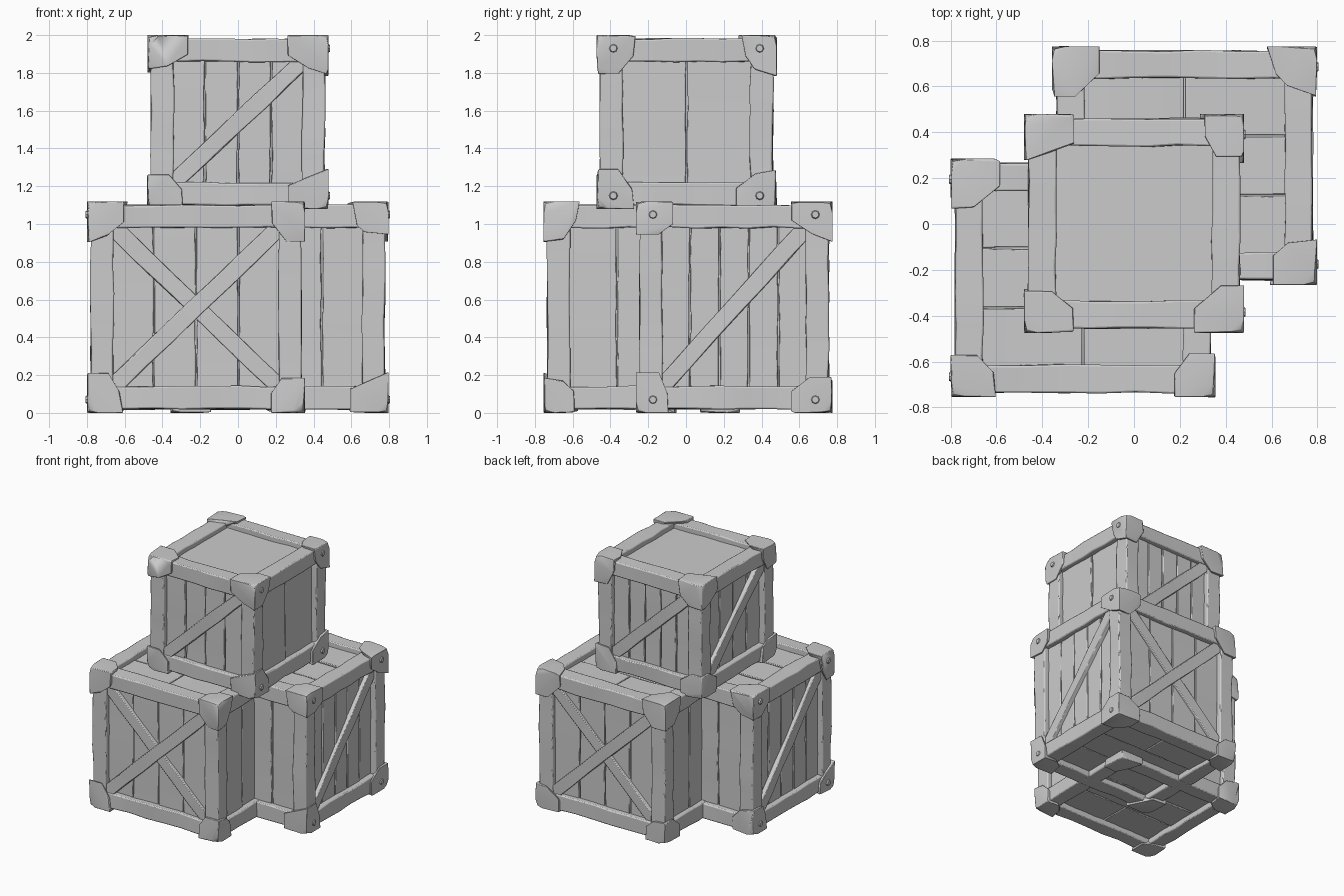
import bpy, bmesh, math, random
from mathutils import Matrix, Vector
from itertools import product, permutations

random.seed(7)
if "Cube" in bpy.data.objects:
    bpy.data.objects.remove(bpy.data.objects["Cube"])

wood = bpy.data.materials.new("plain grey")
wood.use_nodes = True
GREY = (0.6, 0.6, 0.6, 1)
wood.diffuse_color = GREY
wood.node_tree.nodes["Principled BSDF"].inputs["Base Color"].default_value = GREY

FRAME, RECESS, OVERHANG = 0.12, 0.04, 0.02


def finish(bm, name, place, bevel=0.006):
    bmesh.ops.recalc_face_normals(bm, faces=bm.faces)
    mesh = bpy.data.meshes.new(name)
    bm.to_mesh(mesh)
    bm.free()
    mesh.materials.append(wood)
    ob = bpy.data.objects.new(name, mesh)
    ob.matrix_world = place
    bpy.context.collection.objects.link(ob)
    bpy.ops.object.select_all(action='DESELECT')
    ob.select_set(True)
    bpy.context.view_layer.objects.active = ob
    bpy.ops.object.shade_smooth_by_angle(angle=math.radians(35))
    if bevel:
        mod = ob.modifiers.new("worn edges", 'BEVEL')
        mod.width, mod.segments = bevel, 2
        mod.limit_method, mod.angle_limit = 'ANGLE', math.radians(40)


def board(bm, matrix, length, width, thick, rough=0.004, steps=5):
    """Uneven hand-cut board, long along its own x."""
    rings = []
    for i in range(steps + 1):
        x = length * (i / steps - 0.5)
        ring = []
        for a, b in ((-1, -1), (1, -1), (1, 1), (-1, 1)):
            p = Vector((x, a * width / 2 + random.uniform(-rough, rough),
                        b * thick / 2 + random.uniform(-rough, rough)))
            ring.append(bm.verts.new(matrix @ p))
        rings.append(ring)
    for r, s in zip(rings, rings[1:]):
        for k in range(4):
            j = (k + 1) % 4
            bm.faces.new((r[k], r[j], s[j], s[k]))
    bm.faces.new(rings[0])
    bm.faces.new(rings[-1])


def face_frame(side, size):
    """Matrix with x right, y up, z outward on one side, and its width and height."""
    u, v, n = {
        "front": ((1, 0, 0), (0, 0, 1), (0, -1, 0)),
        "right": ((0, 1, 0), (0, 0, 1), (1, 0, 0)),
        "back": ((-1, 0, 0), (0, 0, 1), (0, 1, 0)),
        "left": ((0, -1, 0), (0, 0, 1), (-1, 0, 0)),
        "top": ((1, 0, 0), (0, 1, 0), (0, 0, 1)),
        "bottom": ((1, 0, 0), (0, -1, 0), (0, 0, -1))}[side]
    u, v, n = Vector(u), Vector(v), Vector(n)
    extent = [sum(abs(c) * s for c, s in zip(d, size)) for d in (u, v, n)]
    m = Matrix((u, v, n)).transposed().to_4x4()
    m.translation = n * extent[2] / 2
    return m, extent[0], extent[1]


def at(m, u, v, n, angle=0.0):
    return m @ Matrix.Translation((u, v, n)) @ Matrix.Rotation(angle, 4, 'Z')


def corner_cap(bm, corner, signs):
    """Gusset cap wrapping three sides of one corner."""
    pts = {(0.012, 0.012, 0.012)}
    for axes in permutations(range(3), 2):
        reach, width = random.uniform(0.16, 0.22), random.uniform(0.1, 0.13)
        for a, b in ((reach, 0), (reach, width), (0.06, 0)):
            p = [0, 0, 0]
            p[axes[0]], p[axes[1]] = a, b
            for k in range(3):
                if p[k] == 0:
                    p[k] = random.choice((0, 0.004, 0.01))
            pts.add(tuple(p))
    verts = [bm.verts.new([c + s * (OVERHANG - q) for c, s, q in zip(corner, signs, p)])
             for p in sorted(pts)]
    res = bmesh.ops.convex_hull(bm, input=verts)
    inner = [g for g in set(res["geom_interior"] + res["geom_unused"])
             if isinstance(g, bmesh.types.BMVert)]
    bmesh.ops.delete(bm, geom=inner, context='VERTS')


def crate(name, place, size, planks, braces):
    half = [s / 2 for s in size]

    # solid core behind the planks
    bm = bmesh.new()
    inner = [s - 2 * RECESS - 0.03 for s in size]
    bmesh.ops.create_cube(bm, size=1, matrix=Matrix.Diagonal((*inner, 1)))
    finish(bm, name + "_core", place, 0)

    # twelve frame beams
    bm = bmesh.new()
    for axis in range(3):
        turn = (Matrix(), Matrix.Rotation(math.pi / 2, 4, 'Z'),
                Matrix.Rotation(math.pi / 2, 4, 'Y'))[axis]
        others = [k for k in range(3) if k != axis]
        for signs in product((-1, 1), repeat=2):
            pos = [0, 0, 0]
            for k, s in zip(others, signs):
                pos[k] = s * (half[k] - FRAME / 2)
            board(bm, Matrix.Translation(pos) @ turn, size[axis] - 0.05,
                  FRAME, FRAME, 0.005, 7)
    finish(bm, name + "_frame", place, 0.008)

    # corner caps
    bm = bmesh.new()
    for signs in product((-1, 1), repeat=3):
        corner_cap(bm, [h * s for h, s in zip(half, signs)], signs)
    finish(bm, name + "_corner_caps", place)

    # recessed planks: upright on the sides, lying across top and bottom
    bm = bmesh.new()
    for side, count in planks.items():
        m, w, h = face_frame(side, size)
        w, h = w - 2 * FRAME + 0.02, h - 2 * FRAME + 0.02
        flat = side in ("top", "bottom")
        span, length = (h, w) if flat else (w, h)
        step = span / count
        for i in range(count):
            off = (i + 0.5) * step - span / 2
            n = -RECESS - 0.02 - random.uniform(-0.004, 0.006)
            if not flat:
                board(bm, at(m, off, 0, n, math.pi / 2), length, step - 0.008, 0.04, 0.003)
            elif count > 1 and i != 1:
                for s in (-1, 1):
                    board(bm, at(m, s * length / 4, off, n), length / 2 - 0.008,
                          step - 0.008, 0.04, 0.003)
            else:
                board(bm, at(m, 0, off, n), length, step - 0.008, 0.04, 0.003)
    finish(bm, name + "_planks", place, 0.004)

    # diagonal braces
    bm = bmesh.new()
    for side, directions in braces.items():
        m, w, h = face_frame(side, size)
        w, h = w - 2 * FRAME, h - 2 * FRAME
        for k, d in enumerate(directions):
            board(bm, at(m, 0, 0, -0.028 - 0.01 * k, d * math.atan2(h, w)),
                  math.hypot(w, h) + 0.04, 0.09, 0.036, 0.004, 6)
    finish(bm, name + "_braces", place, 0.005)

    # bolt heads on the right-hand corner caps
    bm = bmesh.new()
    m, w, h = face_frame("right", size)
    for a, b in product((-1, 1), repeat=2):
        spot = at(m, a * (w / 2 - 0.07), b * (h / 2 - 0.05), OVERHANG)
        bmesh.ops.create_cone(bm, cap_ends=True, segments=8, radius1=0.026,
                              radius2=0.018, depth=0.014, matrix=spot)
    finish(bm, name + "_bolts", place, 0)


# two matching lower crates, one turned half round, and a smaller crate on top
low_size = (1.115, 1.0, 1.08)
low_planks = dict(front=4, right=5, back=4, left=3, top=3, bottom=3)
low_braces = dict(back=(1, -1), right=(1,))
crate("back_crate", Matrix.Translation((0.22, 0.255, 0.56)),
      low_size, low_planks, low_braces)
crate("front_crate", Matrix.Translation((-0.222, -0.235, 0.56)) @ Matrix.Rotation(math.pi, 4, 'Z'),
      low_size, low_planks, low_braces)
crate("top_crate", Matrix.Translation((0, 0.003, 1.54)), (0.92, 0.915, 0.88),
      dict(front=4, right=2, back=5, left=4, top=1, bottom=3),
      dict(front=(1,), back=(1,), left=(1,)))
